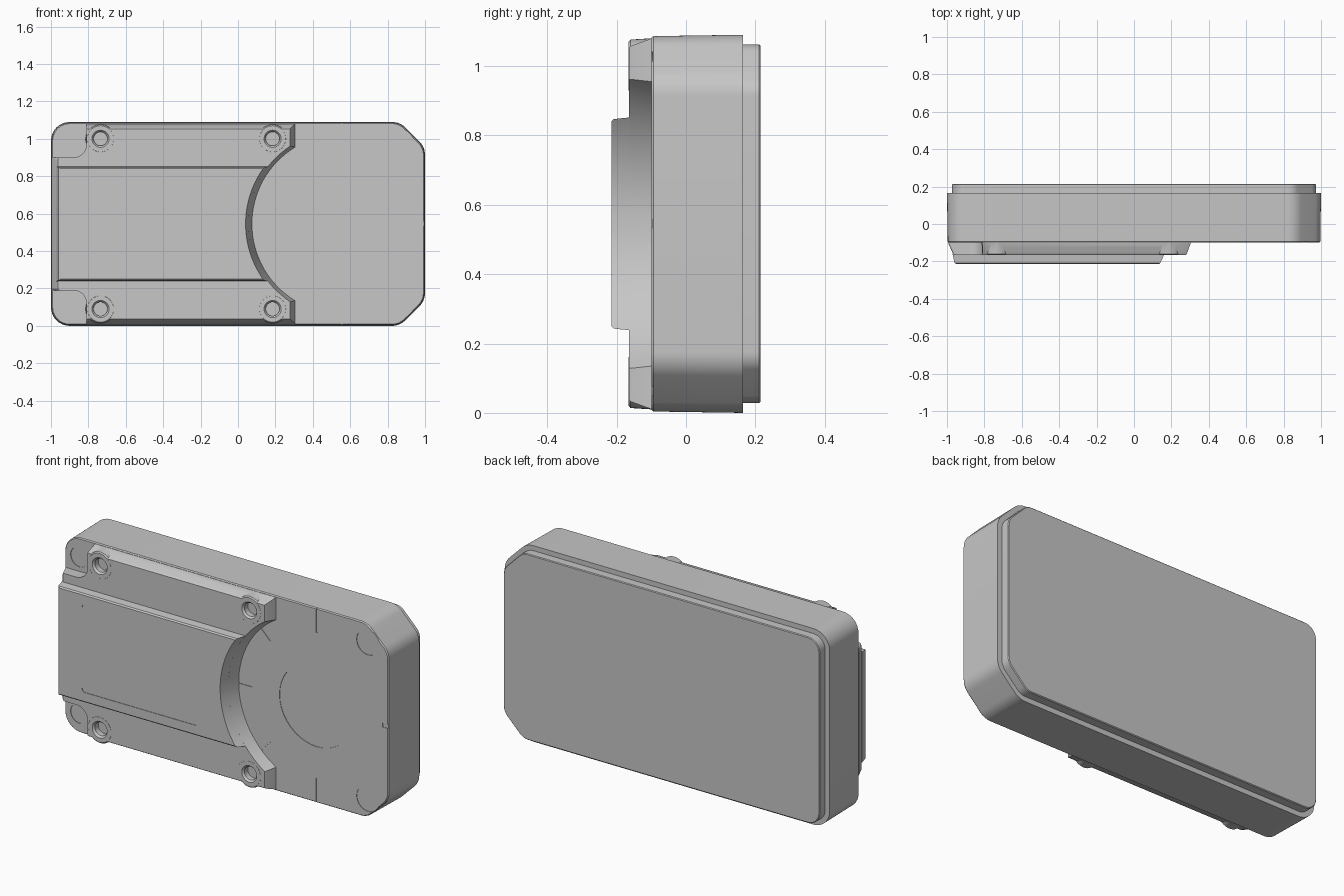
import bpy, bmesh, math
from mathutils import Vector

if "Cube" in bpy.data.objects:
    bpy.data.objects.remove(bpy.data.objects["Cube"])

H = 1.09                 # overall height
MID = H / 2
DISH = Vector((0.555, MID))   # centre of the round cut-out
FRONT = -0.1             # front face of the main case

grey = bpy.data.materials.new("case grey")
grey.use_nodes = True
COLOR = (0.57, 0.57, 0.57, 1)
grey.diffuse_color = COLOR
grey.node_tree.nodes["Principled BSDF"].inputs["Base Color"].default_value = COLOR


def fillet(corners, n=8):
    """Outline from (x, z, radius) corners."""
    out = []
    for i, (x, z, r) in enumerate(corners):
        p = Vector((x, z))
        if r <= 0:
            out.append(p)
            continue
        u = (Vector(corners[i - 1][:2]) - p).normalized()
        v = (Vector(corners[(i + 1) % len(corners)][:2]) - p).normalized()
        half = u.angle(v) / 2
        c = p + (u + v).normalized() * (r / math.sin(half))
        t = r / math.tan(half)
        a, b = p + u * t - c, p + v * t - c
        turn = math.pi - 2 * half
        out += [c + (a * math.sin(turn * (1 - k / n)) + b * math.sin(turn * k / n)) / math.sin(turn)
                for k in range(n + 1)]
    return out


def circle(x, z, r, n=40):
    return [Vector((x + r * math.cos(k * math.tau / n), z + r * math.sin(k * math.tau / n)))
            for k in range(n)]


def loft(name, groups):
    """Closed solids, each from a list of (outline, y) levels."""
    bm = bmesh.new()
    for levels in groups:
        rings = [[bm.verts.new((p.x, y, p.y)) for p in line] for line, y in levels]
        for a, b in zip(rings, rings[1:]):
            for k in range(len(a)):
                j = (k + 1) % len(a)
                bm.faces.new((a[k], a[j], b[j], b[k]))
        bm.faces.new(rings[0])
        bm.faces.new(rings[-1])
    bmesh.ops.recalc_face_normals(bm, faces=bm.faces)
    me = bpy.data.meshes.new(name)
    bm.to_mesh(me)
    bm.free()
    me.materials.append(grey)
    ob = bpy.data.objects.new(name, me)
    bpy.context.collection.objects.link(ob)
    return ob


def activate(ob):
    bpy.ops.object.select_all(action='DESELECT')
    ob.select_set(True)
    bpy.context.view_layer.objects.active = ob


def boolean(ob, tool, operation):
    activate(ob)
    mod = ob.modifiers.new(operation, 'BOOLEAN')
    mod.object, mod.operation, mod.solver = tool, operation, 'EXACT'
    bpy.ops.object.modifier_apply(modifier=mod.name)
    bpy.data.objects.remove(tool)


def mirrored(half):
    """Complete the lower half of a corner list across the middle height."""
    return half + [(x, H - z, r) for x, z, r in reversed(half)]


def case_outline(d):
    c, r = 0.135 - 0.586 * d, 0.1 - d
    return fillet(mirrored([(-1 + d, d, r), (1 - d - c, d, r), (1 - d, d + c, r)]))


def dish_radius(y):
    return 0.48 + (FRONT - y) * 0.3


def dish_arc(y, dz, n=16):
    """Half of the dish edge, from dz below the middle up towards the middle."""
    r = dish_radius(y)
    a0 = math.asin(dz / r)
    return [(DISH.x - r * math.cos(a0 * (1 - k / n)), MID - r * math.sin(a0 * (1 - k / n)), 0)
            for k in range(n)]


def shoulder_outline(y, s):
    x = 0.305 - s
    dz = math.sqrt(dish_radius(y) ** 2 - (DISH.x - x) ** 2)
    half = [(-0.995 + 1.2 * s, 0.19, 0.012), (-0.81, 0.19, 0.07), (-0.81, 0.01 + s, 0),
            (x, 0.01 + s, 0)]
    return fillet(mirrored(half + dish_arc(y, dz)))


def block_outline(y, d):
    z = 0.238 + d
    return fillet(mirrored([(-0.97 + 2 * d, z, 0)] + dish_arc(y, MID - z)))


def bar(p, q, w=0.004):
    """Thin straight strip between two points."""
    p, q = Vector(p), Vector(q)
    n = (q - p).orthogonal().normalized() * w
    return [p - n, q - n, q + n, p + n]


# Main case and back cover
case = loft("main_case", [[(case_outline(0.009), FRONT), (case_outline(0.004), FRONT + 0.006),
                           (case_outline(0), 0.165)]])
cover = loft("back_cover", [[(case_outline(0.028), 0.16), (case_outline(0.028), 0.211),
                             (case_outline(0.032), 0.215)]])

# Shallow round recesses and guide notches in the case front
discs = [(DISH.x, MID, 0.23)]
for z in (0.11, H - 0.11):
    discs += [(0.87, z, 0.07), (-0.905, z, 0.055)]
marks = [circle(*d) for d in discs]
marks += [bar((DISH.x, -0.01), (DISH.x, 0.14)), bar((DISH.x, H + 0.01), (DISH.x, H - 0.14)),
          bar((0.96, MID), (1.01, MID), 0.012)]
for deg in (135, 180, 225):
    ray = Vector((math.cos(math.radians(deg)), math.sin(math.radians(deg))))
    marks.append(bar(DISH + ray * 0.4, DISH + ray * 0.478))
boolean(case, loft("mark_cutter", [[(m, FRONT - 0.02), (m, FRONT + 0.003)] for m in marks]),
        'DIFFERENCE')

# Raised shoulder with four screw bosses and sunken holes
shoulder = loft("shoulder_plate", [[(shoulder_outline(FRONT, 0), FRONT + 0.002),
                                    (shoulder_outline(-0.158, 0.022), -0.158),
                                    (shoulder_outline(-0.165, 0.027), -0.165)]])
screws = [(x, z) for x in (-0.735, 0.185) for z in (0.09, H - 0.09)]
bosses = loft("screw_bosses", [[(circle(x, z, 0.08), FRONT + 0.002), (circle(x, z, 0.076), -0.16),
                                (circle(x, z, 0.07), -0.1655)] for x, z in screws])
boolean(shoulder, bosses, 'UNION')
holes = loft("hole_cutter", [[(circle(x, z, 0.046), -0.18), (circle(x, z, 0.046), -0.1655),
                              (circle(x, z, 0.037), -0.155), (circle(x, z, 0.037), -0.125)]
                             for x, z in screws])
boolean(shoulder, holes, 'DIFFERENCE')

# Central raised block with a shallow label recess
block = loft("centre_block", [[(block_outline(-0.16, 0), -0.16), (block_outline(-0.208, 0.005), -0.208),
                               (block_outline(-0.215, 0.012), -0.215)]])
label = fillet([(-0.81, 0.3, 0.02), (-0.09, 0.3, 0.02), (-0.09, 0.79, 0.02), (-0.81, 0.79, 0.02)])
boolean(block, loft("label_cutter", [[(label, -0.23), (label, -0.212)]]), 'DIFFERENCE')

for ob in (case, cover, shoulder, block):
    activate(ob)
    bpy.ops.object.shade_smooth_by_angle(angle=math.radians(25))
